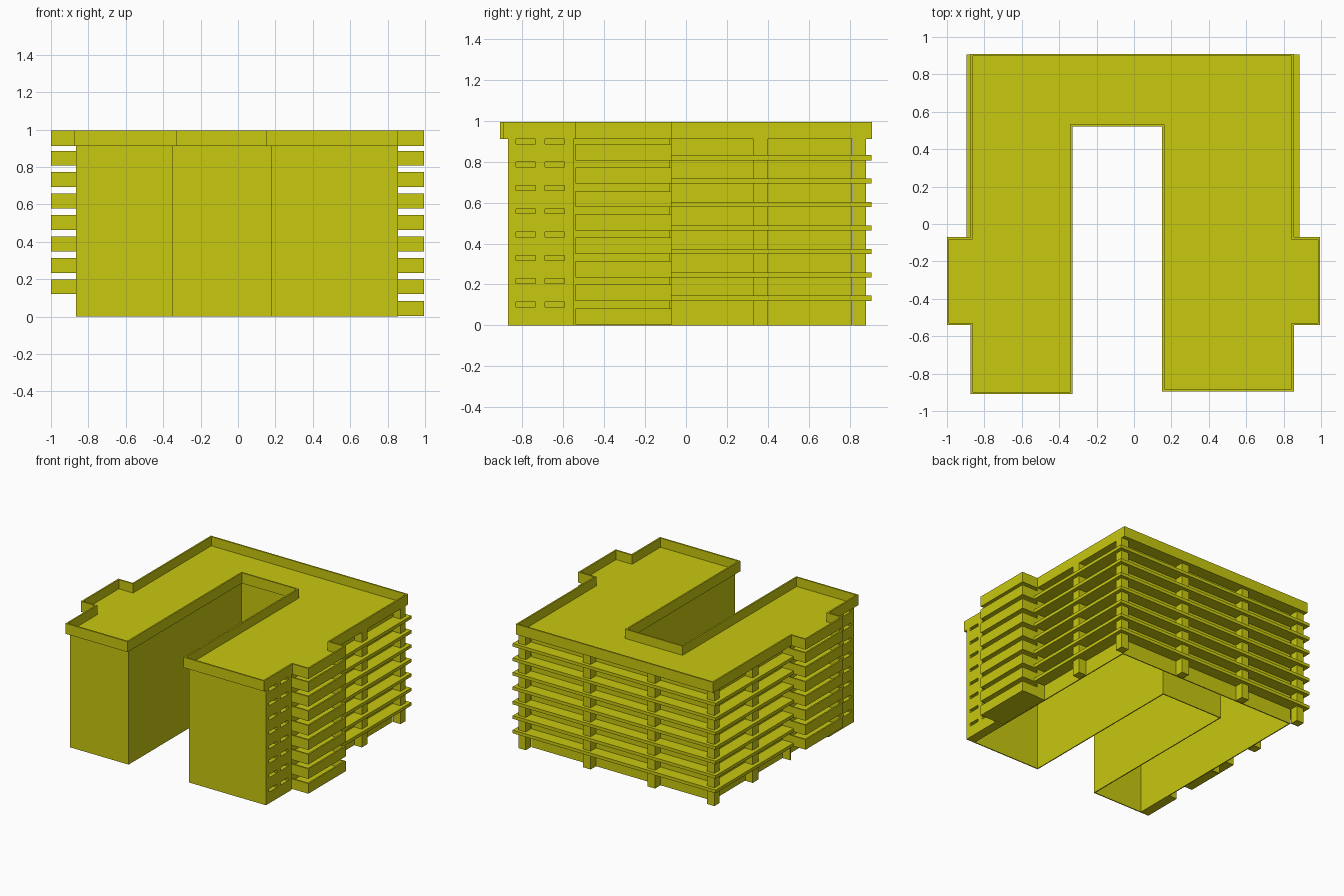
import bpy, bmesh
from mathutils import Vector

if "Cube" in bpy.data.objects:
    bpy.data.objects.remove(bpy.data.objects["Cube"])

mat = bpy.data.materials.new("yellow")
mat.diffuse_color = (0.58, 0.58, 0.005, 1)
mat.use_nodes = True
mat.node_tree.nodes["Principled BSDF"].inputs["Base Color"].default_value = mat.diffuse_color


def finish(name, bm):
    bmesh.ops.recalc_face_normals(bm, faces=bm.faces)
    me = bpy.data.meshes.new(name)
    bm.to_mesh(me)
    bm.free()
    me.materials.append(mat)
    ob = bpy.data.objects.new(name, me)
    bpy.context.collection.objects.link(ob)
    return ob


def add_box(bm, x0, x1, y0, y1, z0, z1):
    vs = bmesh.ops.create_cube(bm, size=1)["verts"]
    for v in vs:
        v.co = Vector(((x0 + x1) / 2 + v.co.x * (x1 - x0),
                       (y0 + y1) / 2 + v.co.y * (y1 - y0),
                       (z0 + z1) / 2 + v.co.z * (z1 - z0)))


def boxes(name, items):
    bm = bmesh.new()
    for b in items:
        add_box(bm, *b)
    return finish(name, bm)


def add_prism(bm, pts, z0, z1):
    lo = [bm.verts.new((x, y, z0)) for x, y in pts]
    hi = [bm.verts.new((x, y, z1)) for x, y in pts]
    bm.faces.new(lo[::-1])
    bm.faces.new(hi)
    n = len(pts)
    for i in range(n):
        j = (i + 1) % n
        bm.faces.new((lo[i], lo[j], hi[j], hi[i]))


def add_ribbon(bm, pts, z0, z1, t):
    # thin wall following a closed counter-clockwise right-angled outline
    n = len(pts)
    P = [Vector(p) for p in pts]
    rows = []
    for i in range(n):
        a = (P[i] - P[i - 1]).normalized()
        b = (P[(i + 1) % n] - P[i]).normalized()
        q = P[i] + t * (Vector((-a.y, a.x)) + Vector((-b.y, b.x)))
        rows.append([bm.verts.new((*c, z)) for c, z in
                     ((P[i], z0), (P[i], z1), (q, z1), (q, z0))])
    for i in range(n):
        r, s = rows[i], rows[(i + 1) % n]
        for k in range(4):
            m = (k + 1) % 4
            bm.faces.new((r[k], s[k], s[m], r[m]))


STEP = 0.1145
LEVELS = [0.12 + STEP * i for i in range(7)]
XL, XR, IN = -0.865, 0.855, 0.068     # outer faces and facade recess
WL, WR, WB = XL + IN, XR - IN, 0.812  # recessed wall planes

# roof deck and parapet
roof = [(-0.875, -0.91), (-0.33, -0.91), (-0.33, 0.52), (0.15, 0.52),
        (0.15, -0.895), (0.855, -0.895), (0.855, -0.54), (0.995, -0.54),
        (0.995, -0.07), (0.855, -0.07), (0.855, 0.91), (-0.875, 0.91),
        (-0.875, -0.07), (-1.0, -0.07), (-1.0, -0.54), (-0.875, -0.54)]
bm = bmesh.new()
add_prism(bm, roof, 0.912, 0.922)
finish("roof_deck", bm)
bm = bmesh.new()
add_ribbon(bm, roof, 0.912, 0.995, 0.012)
finish("roof_parapet", bm)

# hollow wall shell, open underneath
shell = [(WL, -0.87), (-0.35, -0.87), (-0.35, 0.545), (0.18, 0.545),
         (0.18, -0.87), (WR, -0.87), (WR, WB), (WL, WB)]
bm = bmesh.new()
add_ribbon(bm, shell, 0, 0.914, 0.008)
finish("wall_shell", bm)

# thick side walls of the wings with slot windows, and balcony end walls
for side, x0, x1 in (("left", XL, WL), ("right", WR, XR)):
    wall = boxes(side + "_wing_wall", [(x0, x1, -0.87, -0.55, 0, 0.914)])
    cx0, cx1 = (x0 - 0.05, x1 - 0.006) if side == "left" else (x0 + 0.006, x1 + 0.05)
    cut = boxes(side + "_window_cutter",
                [(cx0, cx1, y0, y1, 0.09 + STEP * 0.995 * i, 0.114 + STEP * 0.995 * i)
                 for i in range(8) for y0, y1 in ((-0.83, -0.735), (-0.69, -0.595))])
    cut.hide_render = True
    cut.hide_set(True)
    mod = wall.modifiers.new("windows", "BOOLEAN")
    mod.object = cut
    mod.operation = "DIFFERENCE"
    mod.solver = "EXACT"
    boxes(side + "_balcony_end_wall", [(x0, x1, -0.08, -0.07, 0, 0.914)])

# ring slabs around the back and sides
bm = bmesh.new()
for z in LEVELS:
    add_prism(bm, [(WL, -0.07), (WL, WB), (WR, WB), (WR, -0.07),
                   (0.885, -0.07), (0.885, 0.907), (-0.895, 0.907),
                   (-0.895, -0.07)], z, z + 0.025)
finish("floor_slabs", bm)

# columns along the back and sides
cols = [(x, x + 0.065, 0.815, 0.88, 0, 0.914) for x in (XL, -0.345, 0.22, XR - 0.065)]
cols += [(x, x + 0.065, 0.33, 0.4, 0, 0.914) for x in (XL, XR - 0.065)]
boxes("columns", cols)

# side balconies: floor plus thin parapet, the right one also at ground level
for side, xa, xb, zs in (("left", -1.0, WL, LEVELS),
                         ("right", WR, 0.995, [0.003] + LEVELS)):
    bm = bmesh.new()
    for z in zs:
        add_box(bm, xa, xb, -0.54, -0.07, z, z + 0.02)
        ring = [(xa, -0.54), (xb, -0.54), (xb, -0.07), (xa, -0.07)]
        add_ribbon(bm, ring, z, z + 0.08, 0.012)
    finish(side + "_balconies", bm)
